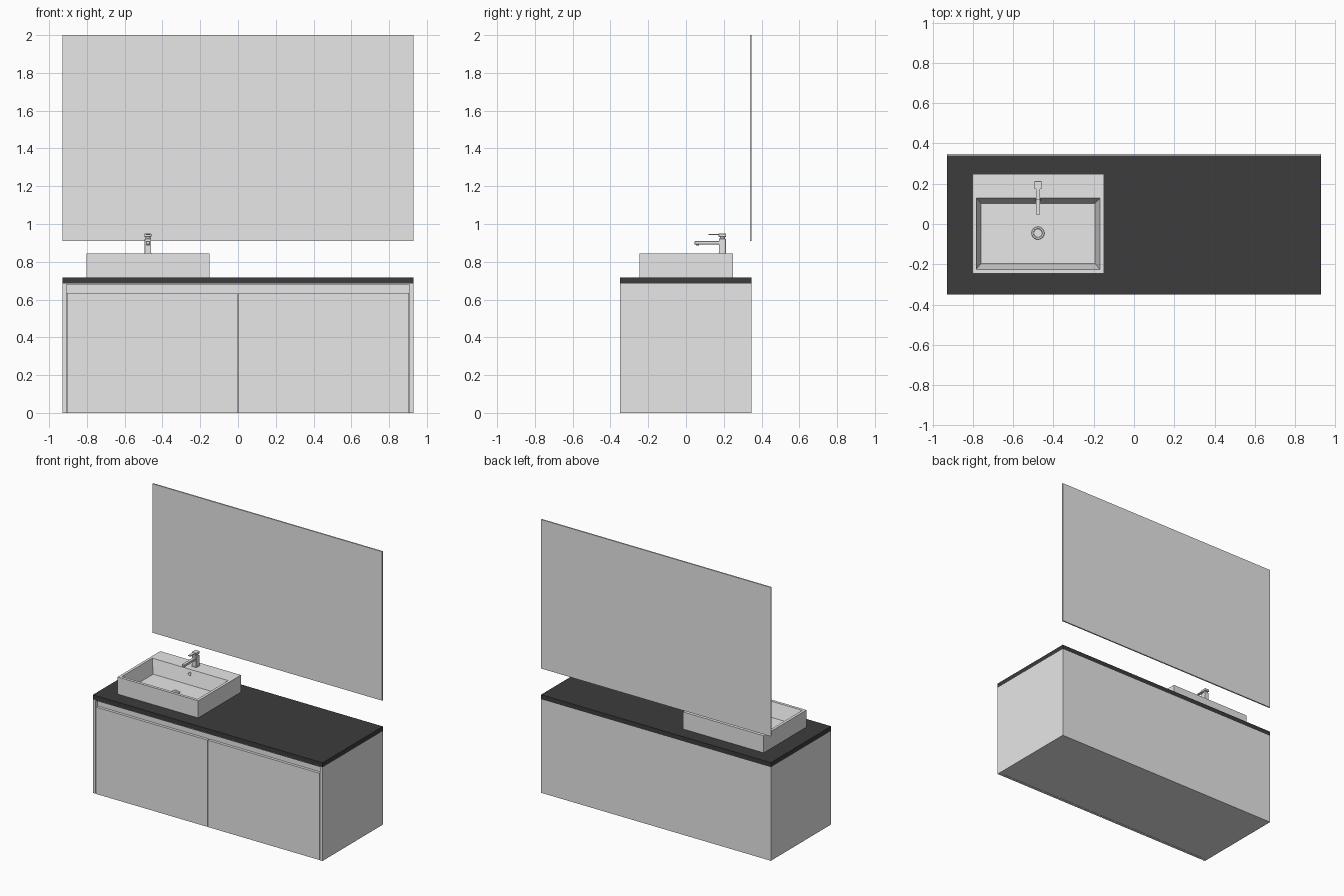
import bpy, bmesh, math
from mathutils import Matrix, Vector

if "Cube" in bpy.data.objects:
    bpy.data.objects.remove(bpy.data.objects["Cube"])


def material(name, v):
    m = bpy.data.materials.new(name)
    m.diffuse_color = (v, v, v, 1)
    m.use_nodes = True
    m.node_tree.nodes["Principled BSDF"].inputs["Base Color"].default_value = m.diffuse_color
    return m


GREY = material("light grey", 0.8)
DARK = material("dark stone", 0.045)


def finish(name, bm, mat, smooth=False):
    bmesh.ops.recalc_face_normals(bm, faces=bm.faces)
    me = bpy.data.meshes.new(name)
    bm.to_mesh(me)
    bm.free()
    ob = bpy.data.objects.new(name, me)
    bpy.context.collection.objects.link(ob)
    me.materials.append(mat)
    if smooth:
        bpy.ops.object.select_all(action='DESELECT')
        ob.select_set(True)
        bpy.context.view_layer.objects.active = ob
        bpy.ops.object.shade_smooth_by_angle(angle=math.radians(35))
    return ob


def box(name, x0, x1, y0, y1, z0, z1, mat=GREY, bevel=0):
    bm = bmesh.new()
    bmesh.ops.create_cube(bm, size=1)
    for v in bm.verts:
        v.co = Vector(((x0 + x1) / 2 + v.co.x * (x1 - x0),
                       (y0 + y1) / 2 + v.co.y * (y1 - y0),
                       (z0 + z1) / 2 + v.co.z * (z1 - z0)))
    if bevel:
        bmesh.ops.bevel(bm, geom=bm.edges[:], offset=bevel, segments=1, affect='EDGES')
    return finish(name, bm, mat)


def lathe(name, profile, loc, rot=Matrix(), n=24):
    """Spin (radius, height) points about local z, then place."""
    bm = bmesh.new()
    vs = [bm.verts.new((r, 0, z)) for r, z in profile]
    es = [bm.edges.new(p) for p in zip(vs, vs[1:])]
    bmesh.ops.spin(bm, geom=vs + es, cent=(0, 0, 0), axis=(0, 0, 1),
                   angle=2 * math.pi, steps=n)
    bmesh.ops.remove_doubles(bm, verts=bm.verts, dist=1e-5)
    bmesh.ops.transform(bm, matrix=Matrix.Translation(loc) @ rot, verts=bm.verts)
    return finish(name, bm, GREY, True)


# Cabinet: core, side panels, two doors with a finger recess above them
W, F, B = 0.93, -0.35, 0.347
box("cabinet_core", -0.91, 0.91, F + 0.022, B, 0, 0.685)
box("recess_top_strip", -0.91, 0.91, F, F + 0.022, 0.681, 0.685)
for s, side in ((-1, "left"), (1, "right")):
    a, b = sorted((s * 0.908, s * W))
    box(side + "_side_panel", a, b, F, B, 0, 0.685)
    a, b = sorted((s * 0.003, s * 0.904))
    box(side + "_door", a, b, F, F + 0.02, 0, 0.635)

# Countertop and mirror
box("countertop", -W, W, F, B, 0.685, 0.718, DARK)
box("mirror", -W, W, 0.338, 0.348, 0.91, 2.0)

# Basin: nested rectangles from outer bottom, over the rim, to the inner floor
bm = bmesh.new()
loops = []
for x0, x1, y0, y1, z in ((-0.803, -0.150, -0.246, 0.248, 0.718),
                          (-0.803, -0.150, -0.246, 0.248, 0.843),
                          (-0.783, -0.170, -0.225, 0.128, 0.843),
                          (-0.759, -0.194, -0.195, 0.103, 0.742)):
    loops.append([bm.verts.new(c) for c in
                  ((x0, y0, z), (x1, y0, z), (x1, y1, z), (x0, y1, z))])
for lo, hi in zip(loops, loops[1:]):
    for i in range(4):
        j = (i + 1) % 4
        bm.faces.new((lo[i], lo[j], hi[j], hi[i]))
bm.faces.new(loops[0][::-1])
bm.faces.new(loops[-1])
finish("basin", bm, GREY)

# Drain with a raised ring, and cross bars; overflow ring on the back wall
X, DY, Z = -0.477, -0.045, 0.742
lathe("drain_ring", [(0.032, 0), (0.030, 0.004), (0.023, 0.004), (0.020, 0.001),
                     (0, 0.001)], (X, DY, Z))
box("drain_bar_x", X - 0.021, X + 0.021, DY - 0.003, DY + 0.003, Z, Z + 0.003)
box("drain_bar_y", X - 0.003, X + 0.003, DY - 0.021, DY + 0.021, Z, Z + 0.003)
lathe("drain_knob", [(0.010, 0), (0.010, 0.004), (0, 0.004)], (X, DY, Z))
tilt = Matrix.Rotation(math.radians(76), 4, 'X')
lathe("overflow_ring", [(0.014, 0), (0.013, 0.004), (0.009, 0.004), (0.008, 0.001),
                        (0, 0.001)], (X, 0.1205, 0.812), tilt)

# Tap: square body, flat spout with outlet, stem and lever plate
box("tap_base", X - 0.019, X + 0.019, 0.172, 0.213, 0.843, 0.847)
box("tap_body", X - 0.017, X + 0.017, 0.174, 0.211, 0.845, 0.922, bevel=0.001)
box("tap_spout", X - 0.011, X + 0.011, 0.046, 0.176, 0.891, 0.909, bevel=0.002)
lathe("tap_outlet", [(0, 0), (0.008, 0), (0.008, 0.006), (0, 0.006)],
      (X, 0.060, 0.887), n=16)
lathe("tap_stem", [(0, 0), (0.013, 0), (0.013, 0.02), (0, 0.02)],
      (X, 0.1925, 0.921), n=20)
box("tap_handle_block", X - 0.018, X + 0.018, 0.173, 0.213, 0.932, 0.949, bevel=0.001)
box("tap_lever", X - 0.010, X + 0.010, 0.118, 0.175, 0.941, 0.948, bevel=0.001)
